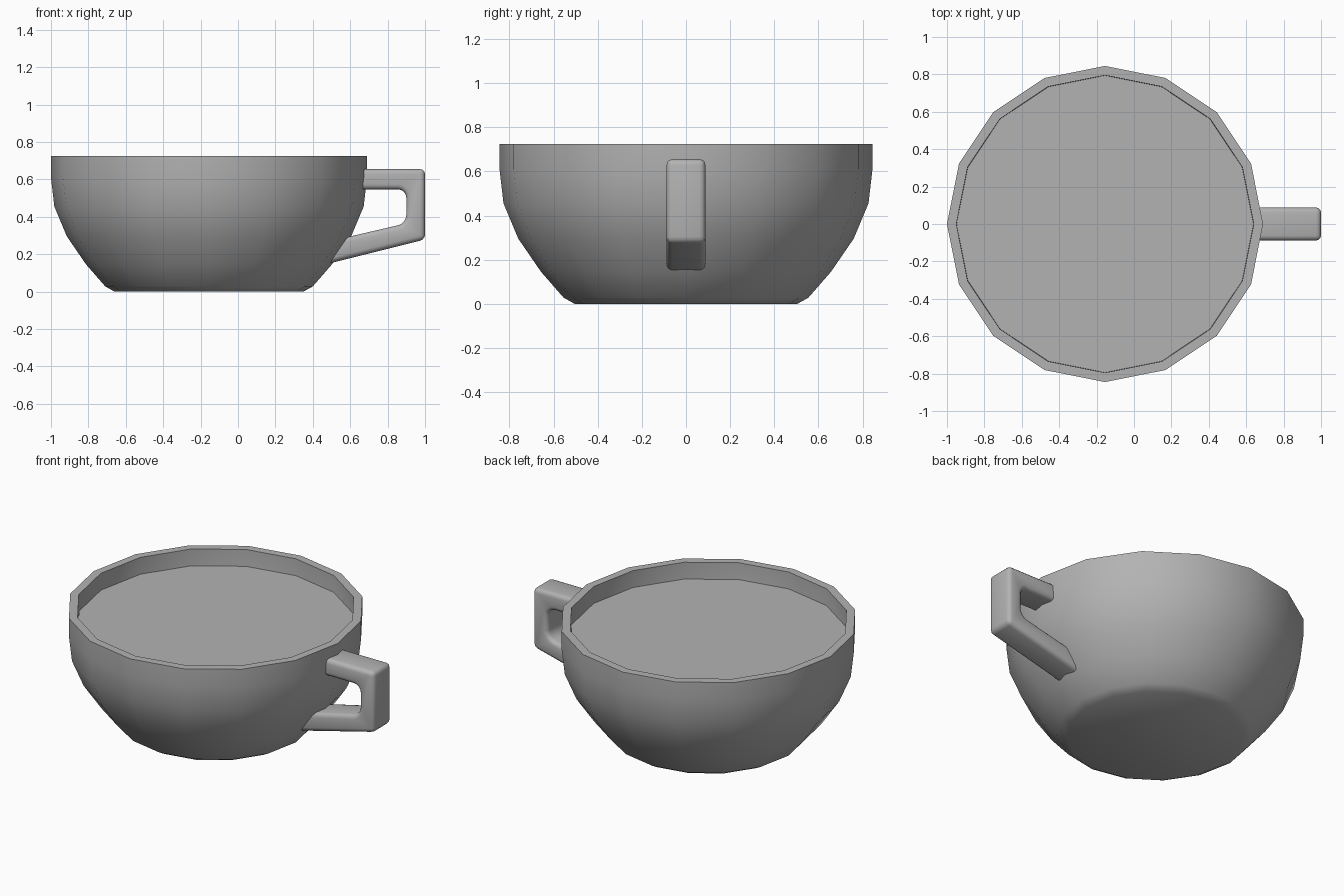
import bpy, bmesh
from math import sin, cos, pi, radians

SIDES = 16
CUP_X = -0.155

cube = bpy.data.objects.get("Cube")
if cube:
    bpy.data.objects.remove(cube, do_unlink=True)

# Single plain grey for everything
grey = bpy.data.materials.new("plain grey")
grey.use_nodes = True
grey.diffuse_color = (0.45, 0.45, 0.45, 1)
grey.node_tree.nodes["Principled BSDF"].inputs["Base Color"].default_value = grey.diffuse_color


def finish(bm, name, smooth_angle=40):
    bmesh.ops.recalc_face_normals(bm, faces=bm.faces)
    mesh = bpy.data.meshes.new(name)
    bm.to_mesh(mesh)
    bm.free()
    mesh.materials.append(grey)
    obj = bpy.data.objects.new(name, mesh)
    bpy.context.collection.objects.link(obj)
    bpy.ops.object.select_all(action='DESELECT')
    obj.select_set(True)
    bpy.context.view_layer.objects.active = obj
    bpy.ops.object.shade_smooth_by_angle(angle=radians(smooth_angle))
    return obj


def lathe(name, profile):
    """Spin (radius, z) points into rings and cap both ends."""
    bm = bmesh.new()
    rings = []
    for r, z in profile:
        angles = [2 * pi * i / SIDES for i in range(SIDES)]
        rings.append([bm.verts.new((CUP_X + r * cos(a), r * sin(a), z)) for a in angles])
    for low, high in zip(rings, rings[1:]):
        for i in range(SIDES):
            j = (i + 1) % SIDES
            bm.faces.new((low[i], low[j], high[j], high[i]))
    bm.faces.new(rings[0])
    bm.faces.new(rings[-1])
    return finish(bm, name)


# Bowl: outer wall from the base up, over the rim, then down the inside
outer = [(0.505, 0), (0.555, 0.028), (0.657, 0.145), (0.76, 0.295),
         (0.827, 0.455), (0.845, 0.61), (0.845, 0.725)]
inner = [(0.795, 0.725), (0.795, 0.61), (0.777, 0.46), (0.71, 0.31),
         (0.6, 0.16), (0.48, 0.06)]
lathe("cup_bowl", outer + inner)

# Drink surface: a thin disc just under the rim
lathe("drink", [(0.79, 0.6), (0.794, 0.62)])

# Handle: side outline extruded across, with rounded edges
outline = [(0.655, 0.655), (1, 0.655), (1, 0.279), (0.485, 0.15),
           (0.565, 0.287), (0.9, 0.365), (0.9, 0.547), (0.655, 0.547)]
HALF = 0.088
bm = bmesh.new()
sides = [[bm.verts.new((x, y, z)) for x, z in outline] for y in (-HALF, HALF)]
for side in sides:
    bm.faces.new(side)
count = len(outline)
for i in range(count):
    j = (i + 1) % count
    if i in (3, count - 1):     # arm ends stay open until the edges are rounded
        continue
    bm.faces.new((sides[0][i], sides[0][j], sides[1][j], sides[1][i]))
bmesh.ops.recalc_face_normals(bm, faces=bm.faces)

# Wide fillets in the finger hole corners
corners = [bm.edges.get((sides[0][i], sides[1][i])) for i in (5, 6)]
bmesh.ops.bevel(bm, geom=corners, offset=0.045, offset_type='OFFSET',
                segments=4, profile=0.5, affect='EDGES')

# Small rounding along all remaining hard edges
hard = [e for e in bm.edges if len(e.link_faces) == 2 and e.calc_face_angle() > radians(60)]
bmesh.ops.bevel(bm, geom=hard, offset=0.026, offset_type='OFFSET',
                segments=3, profile=0.5, affect='EDGES')
bmesh.ops.holes_fill(bm, edges=[e for e in bm.edges if e.is_boundary], sides=0)
finish(bm, "handle")
